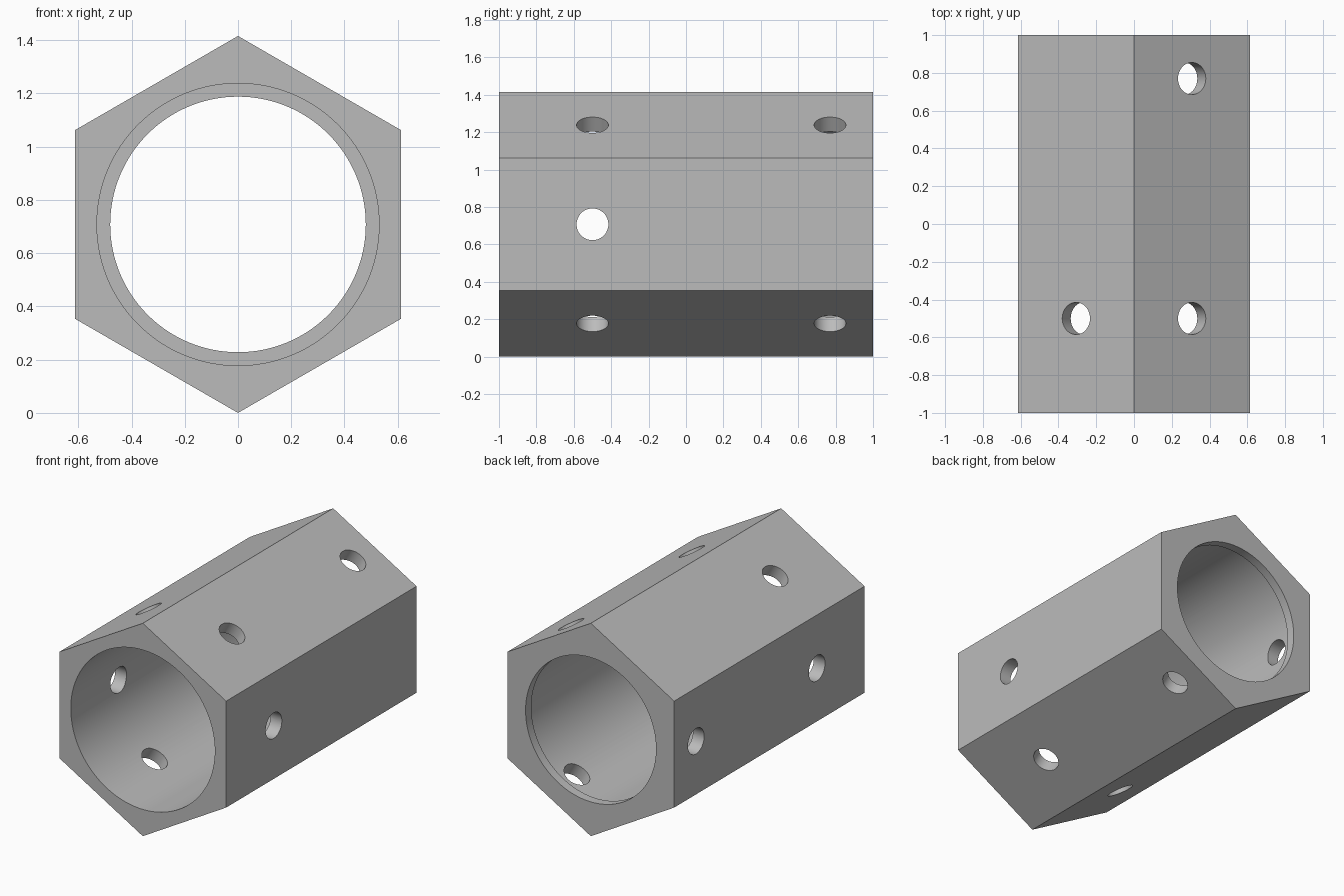
import bpy
import bmesh
from math import radians, sqrt
from mathutils import Matrix, Vector

default = bpy.data.objects.get("Cube")
if default:
    bpy.data.objects.remove(default, do_unlink=True)

LENGTH = 2.0
APOTHEM = 0.613
CORNER = APOTHEM * 2 / sqrt(3)
CENTRE = Vector((0, 0, CORNER))
BORE_RADIUS, LIP_RADIUS, LIP_DEPTH = 0.53, 0.48, 0.06
HOLE_RADIUS = 0.085
FRONT_ROW, BACK_ROW = -0.5, 0.77

grey = bpy.data.materials.new("plain grey")
grey.use_nodes = True
colour = (0.5, 0.5, 0.5, 1)
grey.diffuse_color = colour
grey.node_tree.nodes["Principled BSDF"].inputs["Base Color"].default_value = colour


def add_cylinder(bm, start, end, radius, sides):
    """Capped cylinder between two points."""
    axis = end - start
    turn = axis.to_track_quat("Z", "Y").to_matrix().to_4x4()
    bmesh.ops.create_cone(
        bm, cap_ends=True, segments=sides, radius1=radius, radius2=radius,
        depth=axis.length, matrix=Matrix.Translation((start + end) / 2) @ turn)


def make_object(name, bm):
    mesh = bpy.data.meshes.new(name)
    bm.to_mesh(mesh)
    bm.free()
    mesh.materials.append(grey)
    obj = bpy.data.objects.new(name, mesh)
    bpy.context.collection.objects.link(obj)
    return obj


def lengthwise(name, y0, y1, radius, sides):
    bm = bmesh.new()
    add_cylinder(bm, CENTRE + Vector((0, y0, 0)), CENTRE + Vector((0, y1, 0)),
                 radius, sides)
    return make_object(name, bm)


# Hexagonal sleeve with an edge along the top
half = LENGTH / 2
bm = bmesh.new()
corners = []
for i in range(6):
    spoke = Matrix.Rotation(radians(60 * i), 3, "Y") @ Vector((0, 0, CORNER))
    corners.append(bm.verts.new(CENTRE + spoke + Vector((0, -half, 0))))
front = bm.faces.new(corners)
extruded = bmesh.ops.extrude_face_region(bm, geom=[front], use_keep_orig=True)
moved = [g for g in extruded["geom"] if isinstance(g, bmesh.types.BMVert)]
bmesh.ops.translate(bm, verts=moved, vec=(0, LENGTH, 0))
bmesh.ops.recalc_face_normals(bm, faces=bm.faces)
sleeve = make_object("hexagonal_sleeve", bm)

# Main bore, and the narrower opening that leaves a lip at the back
bore = lengthwise("bore_cutter", -half - 0.1, half - LIP_DEPTH, BORE_RADIUS, 128)
lip = lengthwise("lip_cutter", half - 0.3, half + 0.1, LIP_RADIUS, 128)

# Radial holes: a front one on every side, a back one on every other side
bm = bmesh.new()
for i in range(6):
    out = Matrix.Rotation(radians(60 * i), 3, "Y") @ Vector((-1, 0, 0))
    for y in [FRONT_ROW] + ([BACK_ROW] if i % 2 == 0 else []):
        base = CENTRE + Vector((0, y, 0))
        add_cylinder(bm, base + out * 0.3, base + out * 0.8, HOLE_RADIUS, 48)
holes = make_object("hole_cutter", bm)

# Cut, then remove the cutters
bpy.context.view_layer.objects.active = sleeve
for cutter in (bore, lip, holes):
    cutter.hide_render = True
    cut = sleeve.modifiers.new(cutter.name, "BOOLEAN")
    cut.operation = "DIFFERENCE"
    cut.solver = "EXACT"
    cut.object = cutter
    bpy.ops.object.modifier_apply(modifier=cut.name)
    bpy.data.objects.remove(cutter, do_unlink=True)

# One material, round walls smooth and edges sharp
sleeve.data.materials.clear()
sleeve.data.materials.append(grey)
for face in sleeve.data.polygons:
    face.material_index = 0
bpy.ops.object.select_all(action="DESELECT")
sleeve.select_set(True)
bpy.ops.object.shade_smooth_by_angle(angle=radians(30))
